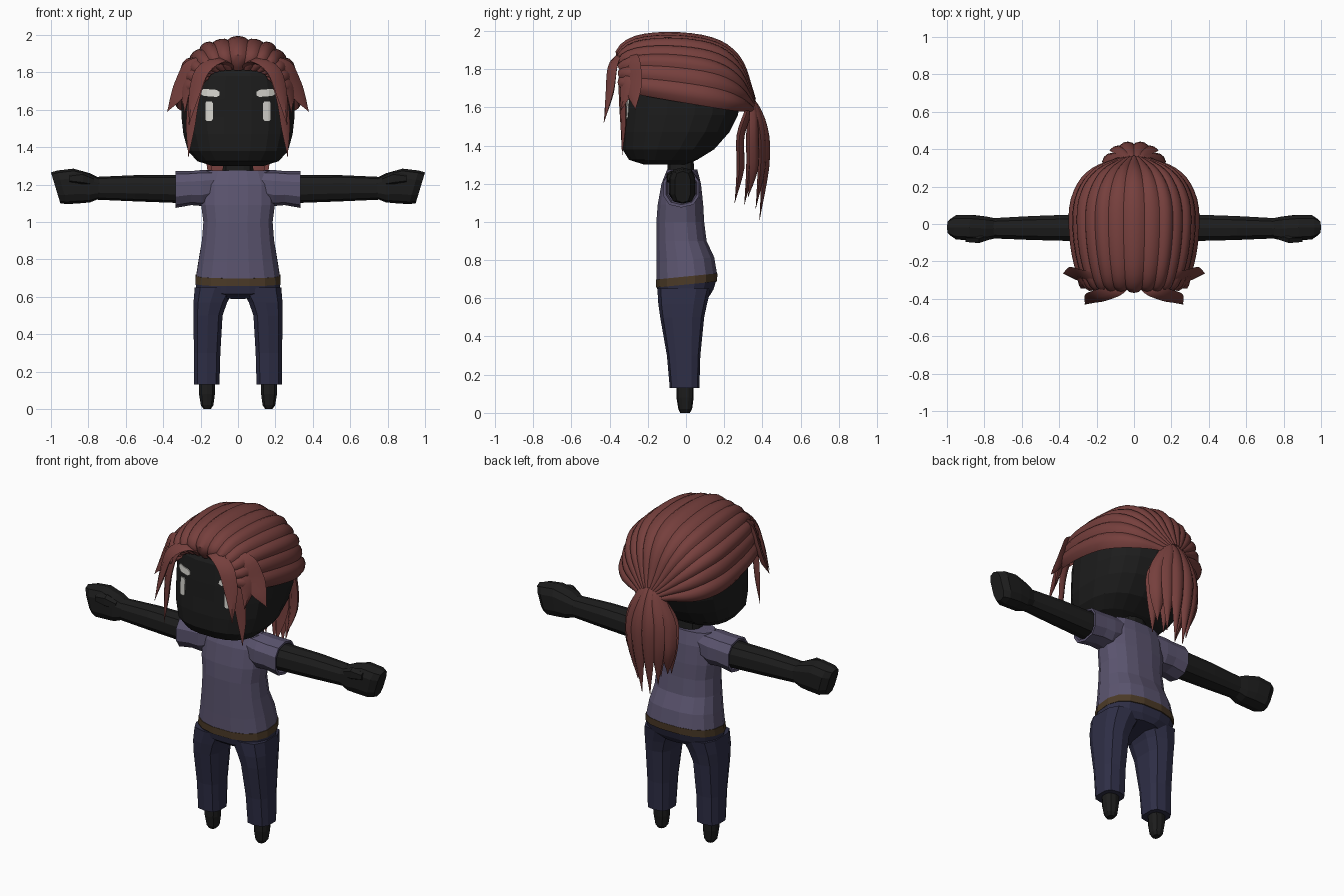
import bpy, bmesh, math
from mathutils import Vector as V
from mathutils.bvhtree import BVHTree

if "Cube" in bpy.data.objects:
    bpy.data.objects.remove(bpy.data.objects["Cube"])


def material(name, rgb):
    m = bpy.data.materials.new(name)
    m.diffuse_color = (*rgb, 1)
    m.use_nodes = True
    m.node_tree.nodes["Principled BSDF"].inputs["Base Color"].default_value = m.diffuse_color
    return m


SKIN = material("black", (0.012, 0.012, 0.012))
HAIR = material("auburn", (0.18, 0.05, 0.046))
SHIRT = material("dusty purple", (0.105, 0.09, 0.16))
PANTS = material("navy", (0.028, 0.028, 0.062))
BELT = material("brown", (0.07, 0.042, 0.02))
WHITE = material("off white", (0.65, 0.64, 0.6))


def finish(name, bm, mat, smooth=None):
    bmesh.ops.recalc_face_normals(bm, faces=bm.faces)
    me = bpy.data.meshes.new(name)
    bm.to_mesh(me)
    bm.free()
    me.materials.append(mat)
    if smooth:
        me.polygons.foreach_set("use_smooth", [True] * len(me.polygons))
        me.set_sharp_from_angle(angle=math.radians(smooth))
    ob = bpy.data.objects.new(name, me)
    bpy.context.collection.objects.link(ob)
    return ob


def skin_rings(bm, rings):
    vs = [[bm.verts.new(p) for p in r] for r in rings]
    n = len(vs[0])
    for a, b in zip(vs, vs[1:]):
        for i in range(n):
            bm.faces.new((a[i], a[(i + 1) % n], b[(i + 1) % n], b[i]))
    bm.faces.new(vs[0])
    bm.faces.new(vs[-1])


def oval(n, e):
    """Unit superellipse points."""
    for i in range(n):
        a = 2 * math.pi * (i + 0.5) / n
        c, s = math.cos(a), math.sin(a)
        yield (math.copysign(abs(c) ** (2 / e), c), math.copysign(abs(s) ** (2 / e), s))


def z_loft(name, rows, mat, n=12, e=2.5, side=1, tilt=None, smooth=None):
    """Rows are (z, x0, x1, y0, y1); tilt gives a rise along y below a height."""
    bm = bmesh.new()
    rings = []
    for z, x0, x1, y0, y1 in rows:
        ring = []
        for c, s in oval(n, e):
            x = (x0 + x1) / 2 + c * (x1 - x0) / 2
            y = (y0 + y1) / 2 + s * (y1 - y0) / 2
            ring.append((x * side, y, z + (0.1 * y if tilt and z < tilt else 0)))
        rings.append(ring)
    skin_rings(bm, rings)
    return finish(name, bm, mat, smooth)


def x_loft(name, rows, mat, side, n=10, e=2.5):
    """Rows are (x, y0, y1, z0, z1, lean of the ring towards its top)."""
    bm = bmesh.new()
    skin_rings(bm, [[(side * (x + s * lean), (y0 + y1) / 2 + c * (y1 - y0) / 2,
                      (z0 + z1) / 2 + s * (z1 - z0) / 2) for c, s in oval(n, e)]
                    for x, y0, y1, z0, z1, lean in rows])
    return finish(name, bm, mat)


# Head and neck
head = z_loft("head", [(1.30, -.14, .14, -.22, 0), (1.325, -.22, .22, -.30, .06),
                       (1.38, -.27, .27, -.335, .15), (1.47, -.295, .295, -.34, .23),
                       (1.56, -.305, .305, -.335, .275), (1.66, -.305, .305, -.33, .29),
                       (1.78, -.28, .28, -.32, .27), (1.87, -.21, .21, -.27, .19),
                       (1.92, -.08, .08, -.14, .1)], SKIN, n=20, e=2.6)
z_loft("neck", [(1.2, -.09, .09, -.1, .05), (1.34, -.08, .08, -.1, .04)], SKIN)

# Shirt body, belt and hips
z_loft("shirt", [(.712, -.227, .227, -.158, .165), (.8, -.213, .213, -.157, .15),
                 (.9, -.196, .196, -.157, .11), (1.0, -.188, .188, -.157, .097),
                 (1.09, -.2, .2, -.15, .092), (1.2, -.2, .2, -.13, .08),
                 (1.275, -.17, .17, -.1, .06)], SHIRT, n=16, tilt=.82)
z_loft("belt", [(.672, -.232, .232, -.16, .165), (.714, -.23, .23, -.16, .167)],
       BELT, n=16, tilt=.82)
z_loft("hips", [(.60, -.13, .13, -.11, .125), (.63, -.225, .225, -.145, .145),
                (.68, -.231, .231, -.157, .162)], PANTS, n=16, tilt=.82)

for sd, lab in ((1, "left"), (-1, "right")):
    z_loft(lab + "_trouser_leg", [(.13, .097, .237, -.085, .07), (.3, .092, .238, -.1, .075),
                                  (.5, .08, .241, -.135, .095), (.57, .055, .241, -.145, .11),
                                  (.65, .01, .235, -.15, .13)], PANTS, n=10, e=3, side=sd)
    z_loft(lab + "_foot", [(0, .145, .185, -.03, .02), (.02, .13, .2, -.04, .032),
                           (.08, .122, .21, -.05, .04), (.16, .12, .212, -.05, .04)],
           SKIN, n=10, side=sd)
    x_loft(lab + "_sleeve", [(.1, -.1, .06, 1.12, 1.275, 0), (.19, -.12, .07, 1.085, 1.278, 0),
                             (.25, -.12, .07, 1.09, 1.272, 0), (.335, -.122, .072, 1.075, 1.272, 0),
                             (.335, -.108, .06, 1.09, 1.26, 0), (.31, -.1, .055, 1.1, 1.25, 0)],
           SHIRT, sd)
    x_loft(lab + "_arm", [(.28, -.095, .055, 1.1, 1.25, 0), (.55, -.088, .045, 1.11, 1.25, 0),
                          (.78, -.078, .032, 1.12, 1.24, 0)], SKIN, sd)
    x_loft(lab + "_hand", [(.74, -.078, .032, 1.125, 1.235, 0), (.79, -.09, .042, 1.105, 1.26, 0),
                           (.86, -.09, .05, 1.10, 1.285, .02), (.94, -.085, .05, 1.095, 1.275, .025),
                           (.975, -.06, .025, 1.10, 1.265, .025)], SKIN, sd, e=3)
    x_loft(lab + "_thumb", [(.77, -.085, -.04, 1.19, 1.24, 0), (.83, -.105, -.05, 1.195, 1.27, 0),
                            (.90, -.098, -.06, 1.21, 1.255, 0)], SKIN, sd, n=6)

# Eyes and brows: thin plates laid on the head surface
bvh = BVHTree.FromPolygons([v.co for v in head.data.vertices],
                           [tuple(p.vertices) for p in head.data.polygons])


def face_plate(name, x0, x1, z0, z1, sd, slant):
    bm = bmesh.new()
    rings = []
    for i in range(7):
        t = i / 6
        x = x0 + (x1 - x0) * t
        trim = 0.01 if i in (0, 6) else 0
        ring = []
        for z, d in ((z0 + trim, -.007), (z1 - trim, -.007), (z1 - trim, .002), (z0 + trim, .002)):
            z += slant * t
            hit = bvh.ray_cast(V((x * sd, -1, z)), V((0, 1, 0)))[0]
            ring.append((x * sd, hit.y + d, z))
        rings.append(ring)
    skin_rings(bm, rings)
    finish(name, bm, WHITE)


for sd, lab in ((1, "left"), (-1, "right")):
    face_plate(lab + "_eye", .135, .175, 1.54, 1.645, sd, 0)
    face_plate(lab + "_brow", .098, .2, 1.667, 1.705, sd, .008)


# Hair strands: lens-shaped tubes along a path, tapered by their side vectors
def strand(bm, path, sides, thick):
    rings = []
    for i, (p, s) in enumerate(zip(path, sides)):
        t = path[min(i + 1, len(path) - 1)] - path[max(i - 1, 0)]
        n = s.cross(t).normalized() * min(thick, s.length * .6)
        rings.append([p - s, p - s * .5 + n * .8, p + n, p + s * .5 + n * .8, p + s, p - n * .6])
    skin_rings(bm, rings)


def curve(pts, steps=4):
    """Catmull-Rom through points of any dimension."""
    pts = [V(p) for p in pts]
    out = []
    for i in range(len(pts) - 1):
        a, b, c, d = pts[max(i - 1, 0)], pts[i], pts[i + 1], pts[min(i + 2, len(pts) - 1)]
        for k in range(steps):
            t = k / steps
            out.append(b + (c - a) * (t / 2) + (a * 2 - b * 5 + c * 4 - d) * (t * t / 2)
                       + (b * 3 - a - c * 3 + d) * (t ** 3 / 2))
    return out + [pts[-1]]


def lock(bm, pts, widths, side, thick=.02):
    path = curve(pts)
    w = curve([(a, 0) for a in widths])
    strand(bm, path, [V(side).normalized() * max(q.x, .002) for q in w], thick)


# Swept-back hair cap; stations are (y, half width, low z, top z)
sections = curve([(-.31, .16, 1.76), (-.34, .235, 1.70), (-.26, .28, 1.67), (-.10, .315, 1.64),
                  (.08, .32, 1.61), (.2, .28, 1.59), (.28, .21, 1.58), (.33, .12, 1.58),
                  (.36, .05, 1.57)], 3)
tops = curve([(z, 0) for z in (1.82, 1.885, 1.945, 1.965, 1.95, 1.905, 1.82, 1.71, 1.64)], 3)


def cap_point(st, top, a):
    y, w, low = st
    c, s = math.cos(a), math.sin(a)
    return V((math.copysign(abs(c) ** .85, c) * w, y, low + max(s, 0) ** .85 * (top - low)))


bm = bmesh.new()
count = 13
for k in range(count):
    a = math.pi * (k + .5) / count
    da = math.pi / count * .68
    path, sides = [], []
    for st, q in zip(sections, tops):
        path.append(cap_point(st, q.x, a))
        sides.append((cap_point(st, q.x, max(a - da, 0)) - cap_point(st, q.x, min(a + da, math.pi))) / 2)
    strand(bm, path, sides, .022 if k % 2 else .03)
finish("hair_cap", bm, HAIR, 40)

# Front locks, mirrored
bm = bmesh.new()
for m in (1, -1):
    for pts, widths, side in (
        ([(.03, -.31, 1.83), (.10, -.355, 1.865), (.19, -.385, 1.81), (.235, -.40, 1.68), (.262, -.43, 1.52)],
         (.025, .04, .045, .035, 0), (.8, .6, .2)),
        ([(.1, -.31, 1.85), (.19, -.33, 1.80), (.235, -.335, 1.66), (.255, -.33, 1.5), (.265, -.335, 1.35)],
         (.03, .04, .035, .026, 0), (.9, .5, .1)),
        ([(.16, -.29, 1.88), (.25, -.28, 1.84), (.30, -.27, 1.74), (.33, -.27, 1.67), (.378, -.265, 1.59)],
         (.03, .05, .055, .045, 0), (.6, .7, .3)),
        ([(.2, -.31, 1.82), (.265, -.31, 1.75), (.285, -.31, 1.68), (.285, -.345, 1.58)],
         (.03, .04, .04, 0), (.5, .8, .1))):
        lock(bm, [(x * m, y, z) for x, y, z in pts], widths, (side[0], side[1] * m, side[2] * m))
finish("front_locks", bm, HAIR, 40)

# Ponytail: mirrored strands fanning from the gather point
bm = bmesh.new()
for x, y, tip in ((.03, .41, 1.01), (.075, .39, 1.07), (.115, .35, 1.13), (.05, .33, 1.09), (.09, .28, 1.10)):
    for m in (1, -1):
        lock(bm, [(x * .4 * m, .30, 1.67), (x * .5 * m, .345 + (y - .35) * .3, 1.60),
                  (x * 1.05 * m, y, 1.45), (x * 1.1 * m, y, 1.28), (x * .9 * m, y - .025, tip)],
             (.025, .035, .048, .042, 0), (1, -.5 * m * (x > .1), 0), .026)
finish("ponytail", bm, HAIR, 40)
